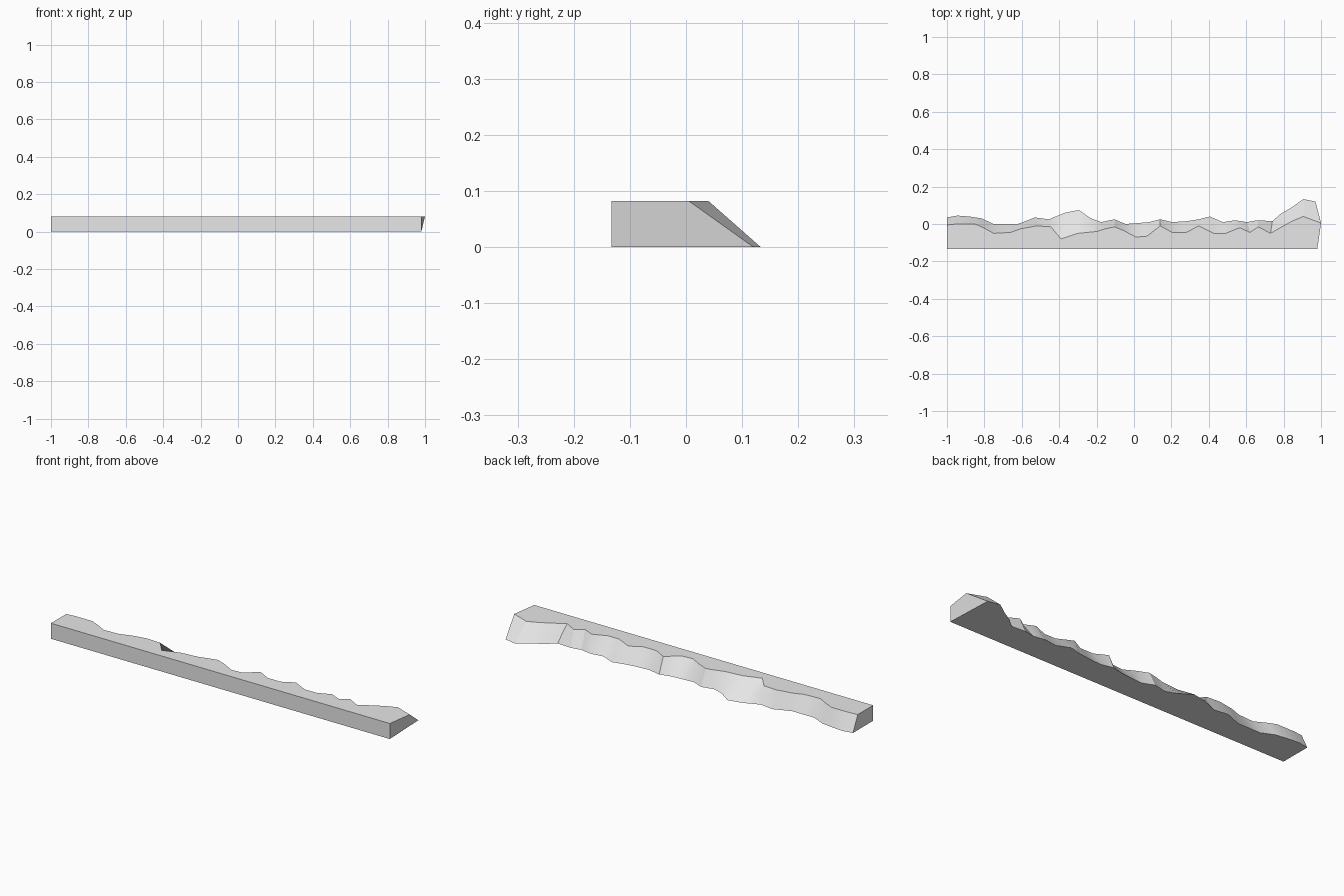
import bpy
import bmesh
import math

default_cube = bpy.data.objects.get("Cube")
if default_cube:
    bpy.data.objects.remove(default_cube, do_unlink=True)

HEIGHT = 0.082
FRONT = -0.133
RIGHT_END = 0.98

# Broken back edge of the slab, left to right, in hundredths of a unit
UPPER_RIM = [
    (-100, -.5), (-95, 0), (-85, 0), (-80.5, -2), (-75, -5), (-66, -4.5),
    (-60.5, -2.5), (-52, -1), (-44.5, -1.5), (-39, -8), (-30, -5), (-20, -4),
    (-15, -2.5), (-10.5, -1.5), (-5.5, -3.5), (1, -7), (7, -6.5), (14, -1),
    (20.5, -4.5), (28, -4.5), (34.5, -1), (42.5, -5), (49, -5), (56.5, -2),
    (62, -4.5), (66.5, -1.5), (73, -5), (79, -1.5), (84.5, 1.5), (90.5, 4),
    (100, .5),
]
LOWER_RIM = [
    (-100, 3.5), (-94.5, 4.5), (-88, 4), (-81.5, 3), (-75, 0), (-68, 0),
    (-62, 0), (-53, 3.5), (-45.5, 2.5), (-37, 6), (-29.5, 7.5), (-23, 3),
    (-17.5, 1), (-10.5, 2.5), (-4.5, 0), (2, .5), (8, 1), (14, 2.5),
    (20.5, 1), (28, 1.5), (34.5, 2.5), (40.5, 4), (47.5, 1), (54, 2),
    (60.5, 1), (66, 2), (74, 1.5), (78.5, 5.5), (84.5, 9), (90.5, 13.3),
    (97, 12),
]


def make_material(name, value):
    material = bpy.data.materials.new(name)
    material.use_nodes = True
    colour = (value, value, value, 1)
    material.diffuse_color = colour
    material.node_tree.nodes["Principled BSDF"].inputs["Base Color"].default_value = colour
    return material


def add_outline(bm, rim, z):
    """Return the closed outline: the rim followed by the two front corners."""
    points = [(x / 100, y / 100) for x, y in rim]
    points += [(RIGHT_END, FRONT), (-1, FRONT)]
    return [bm.verts.new((x, y, z)) for x, y in points]


# Flat slab: two outlines capped and joined all round by quads
bm = bmesh.new()
upper = add_outline(bm, UPPER_RIM, HEIGHT)
lower = add_outline(bm, LOWER_RIM, 0)
bm.faces.new(upper)
bm.faces.new(lower)
for i in range(len(upper)):
    j = (i + 1) % len(upper)
    bm.faces.new((upper[i], upper[j], lower[j], lower[i]))
bmesh.ops.recalc_face_normals(bm, faces=bm.faces)

mesh = bpy.data.meshes.new("ledge_strip")
bm.to_mesh(mesh)
bm.free()
mesh.materials.append(make_material("light_grey", 0.8))
ledge = bpy.data.objects.new("ledge_strip", mesh)
bpy.context.collection.objects.link(ledge)

# Soft shading along the eroded slope, crisp corners elsewhere
bpy.ops.object.select_all(action="DESELECT")
ledge.select_set(True)
bpy.context.view_layer.objects.active = ledge
bpy.ops.object.shade_smooth_by_angle(angle=math.radians(30))
